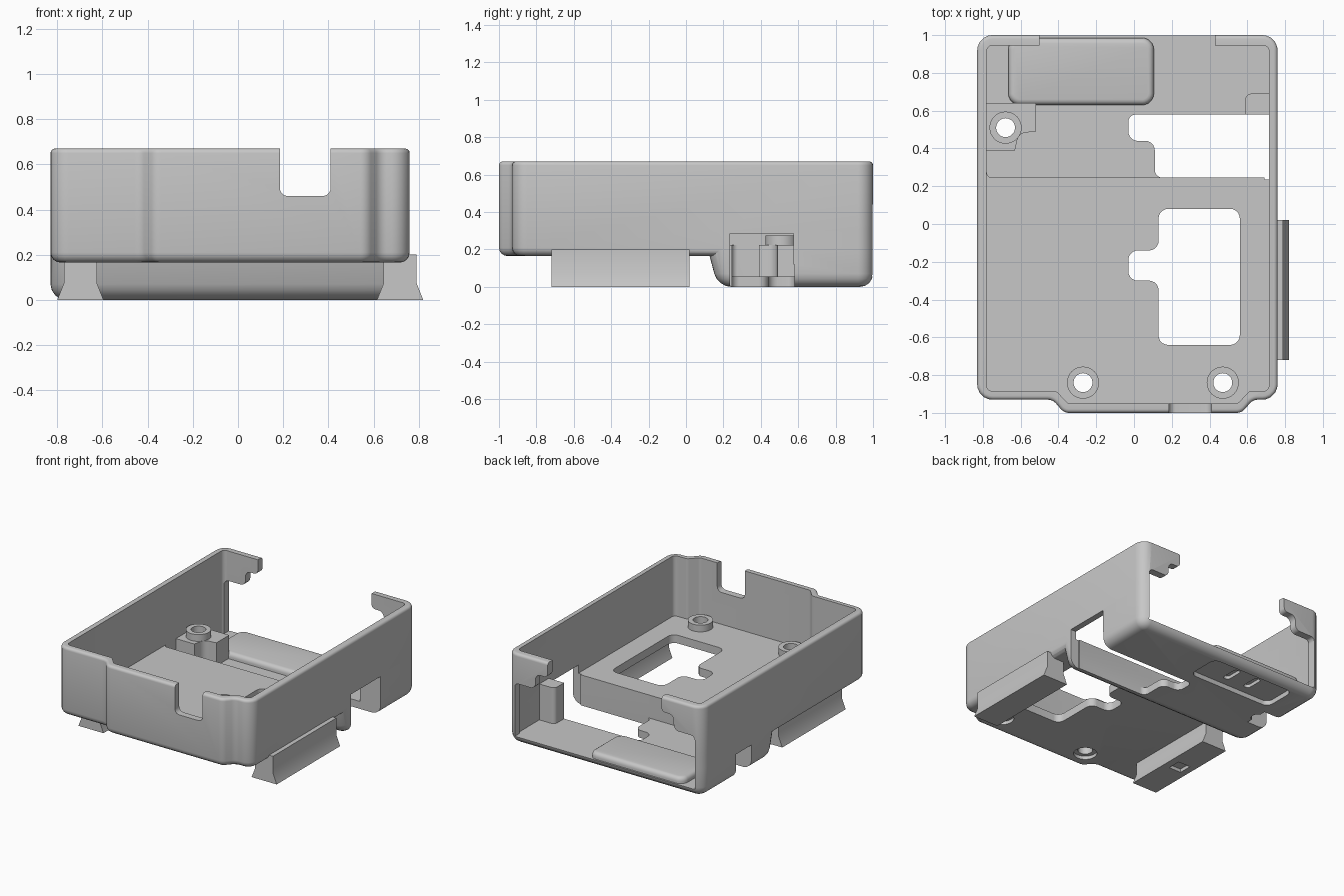
import bpy, bmesh, math
from mathutils import Vector

cube = bpy.data.objects.get("Cube")
if cube:
    bpy.data.objects.remove(cube, do_unlink=True)

grey = bpy.data.materials.new("plain grey")
grey.use_nodes = True
COLOUR = (0.57, 0.57, 0.57, 1)
grey.diffuse_color = COLOUR
grey.node_tree.nodes["Principled BSDF"].inputs["Base Color"].default_value = COLOUR


def outline(corners, radii, inset, steps=5):
    """Closed outline with filleted corners, moved inwards by the inset."""
    pts = [Vector(c) for c in corners]
    n = len(pts)
    turn = sum(pts[i - 1].cross(pts[i]) for i in range(n))
    out = []
    for i, p in enumerate(pts):
        u = (pts[i - 1] - p).normalized()
        v = (pts[(i + 1) % n] - p).normalized()
        sin_half, tan_half = math.sin(u.angle(v) / 2), math.tan(u.angle(v) / 2)
        side = 1 if v.cross(u) * turn > 0 else -1
        bisector = (u + v).normalized()
        q = p + bisector * side * inset / sin_half
        if radii[i] == 0:
            out.append(q)
            continue
        r = max(radii[i] - side * inset, .004)
        a, b, c = q + u * r / tan_half, q + v * r / tan_half, q + bisector * r / sin_half
        for k in range(steps + 1):
            out.append(c + (a - c).lerp(b - c, k / steps).normalized() * r)
    return out


def prism(name, corners, radii, lo, hi, axis="z", low_round=0, high_round=0):
    """Extrude a filleted outline along an axis, with optional rounded end rims."""
    if not isinstance(radii, list):
        radii = [radii] * len(corners)
    quarter = [k * math.pi / 8 for k in range(5)]
    levels = [(lo, 0)]
    if low_round:
        levels = [(lo + low_round * (1 - math.cos(a)), low_round * (1 - math.sin(a)))
                  for a in quarter]
    if high_round:
        levels += [(hi - high_round * (1 - math.cos(a)), high_round * (1 - math.sin(a)))
                   for a in reversed(quarter)]
    else:
        levels.append((hi, 0))
    bm = bmesh.new()
    loops = [[bm.verts.new((p.x, p.y, w)) for p in outline(corners, radii, d)]
             for w, d in levels]
    for lower, upper in zip(loops, loops[1:]):
        for i in range(len(lower)):
            bm.faces.new((lower[i - 1], lower[i], upper[i], upper[i - 1]))
    bm.faces.new(loops[0])
    bm.faces.new(loops[-1])
    for v in bm.verts:
        x, y, z = v.co
        v.co = {"z": (x, y, z), "y": (x, z, y), "x": (z, x, y)}[axis]
    bmesh.ops.recalc_face_normals(bm, faces=bm.faces)
    mesh = bpy.data.meshes.new(name)
    bm.to_mesh(mesh)
    bm.free()
    mesh.materials.append(grey)
    ob = bpy.data.objects.new(name, mesh)
    bpy.context.collection.objects.link(ob)
    return ob


def rect(x0, x1, y0, y1):
    return [(x0, y0), (x1, y0), (x1, y1), (x0, y1)]


def circle(x, y, r, n=32):
    return [(x + r * math.cos(t * math.tau / n), y + r * math.sin(t * math.tau / n))
            for t in range(n)]


def combine(ob, tools, operation="DIFFERENCE"):
    """Apply booleans and discard the tool objects."""
    for tool in tools:
        tool.hide_render = True
        mod = ob.modifiers.new("boolean", "BOOLEAN")
        mod.object, mod.operation, mod.solver = tool, operation, "EXACT"
        bpy.context.view_layer.update()
        deps = bpy.context.evaluated_depsgraph_get()
        mesh = bpy.data.meshes.new_from_object(ob.evaluated_get(deps))
        ob.modifiers.clear()
        ob.data = mesh
        bpy.data.objects.remove(tool, do_unlink=True)


# Tray: shallow front part joined to the deeper rear part
outer = [(-.83, 1), (.76, 1), (.76, -.93), (.63, -.93), (.57, -1),
         (-.37, -1), (-.43, -.93), (-.83, -.93)]
inner = [(-.78, .945), (.715, .945), (.715, -.885), (.61, -.885), (.55, -.95),
         (-.35, -.95), (-.41, -.885), (-.78, -.885)]
shell = prism("tray_shell", outer, [.08] * 3 + [.06] * 4 + [.08], .165, .67, "z", .045, .02)
deep = prism("deep_body", [(-.83, 1), (.76, 1), (.76, .09), (-.83, .09)], .08,
             0, .3, "z", .07)
for v in deep.data.vertices:
    if v.co.y < .5:
        v.co.y += .08 * (1 - v.co.z / .3)
combine(shell, [deep], "UNION")

# Cavities, rear opening with hanging tabs, front notch, side window
mid = -.035
half_gap = [(.735, .055), (.735, .45), (.565, .45), (.565, .56), (.465, .56), (.465, .9)]
gap = [(mid + x, z) for x, z in half_gap] + [(mid - x, z) for x, z in reversed(half_gap)]
gap_radii = [0, .03, .04, .04, .03, 0]
floor_slot = [(.9, .245), (.11, .245), (.11, .44), (-.03, .44), (-.03, .58), (.9, .58)]
floor_window = [(.13, -.64), (.56, -.64), (.56, .08), (.13, .08), (.13, -.14),
                (-.03, -.14), (-.03, -.3), (.13, -.3)]
combine(shell, [
    prism("cavity", inner, .03, .225, 1),
    prism("deep_cavity", rect(-.78, .715, .245, .945), .03, .055, .4),
    prism("rear_gap", gap, gap_radii + gap_radii[::-1], .9, 1.1, "y"),
    prism("front_notch", rect(.185, .41, .46, .9), .035, -1.1, -.9, "y"),
    prism("side_window", rect(.235, .575, -.1, .285), 0, .69, .9, "x"),
    prism("slot", floor_slot, [0, .04, .05, .05, .04, 0], -.1, .12),
    prism("window", floor_window, .05, .1, .3),
    prism("pedestal_pocket", rect(-.9, -.66, .42, .6), 0, -.1, .18),
    prism("rear_recess", rect(-.63, .06, .67, .93), .05, -.1, .035),
])

# Raised plate over the rear recess, with two slots beneath
plate = prism("rear_plate", rect(-.665, .105, .63, .985), .06, .04, .1, "z", 0, .03)
for ob in (plate, shell):
    combine(ob, [prism("slot", rect(x - .025, x + .025, .73, .87), .02, 0, .06)
                 for x in (-.38, -.2)])

# Pedestal for the rear screw boss, hollow below
pedestal = prism("rear_pedestal",
                 [(-.79, .39), (-.63, .39), (-.61, .48), (-.52, .49), (-.52, .64), (-.79, .64)],
                 [0, 0, .05, 0, 0, 0], .05, .225)
combine(pedestal, [prism("pocket", rect(-.9, -.66, .42, .6), 0, -.1, .18),
                   prism("hole", circle(-.68, .51, .05), 0, 0, .4)])

# Block beside the side window
prism("window_block", [(.59, .58), (.725, .58), (.725, .69), (.59, .69)],
      [0, 0, 0, .03], .05, .32)

# Screw bosses with through holes and counterbores
for name, x, y in (("front_right_boss", -.27, -.84), ("front_left_boss", .47, -.84),
                   ("rear_boss", -.68, .51)):
    boss = prism(name, circle(x, y, .085), 0, .22, .275)
    combine(boss, [prism("hole", circle(x, y, .05), 0, 0, .4)])
    # the rear hole also opens the floor under the pedestal
    combine(shell, [prism("hole", circle(x, y, .05), 0, -.1, .4)])
    if y < 0:
        combine(shell, [prism("counterbore", circle(x, y, .08), 0, 0, .19)])

# Flared mounting rails along both sides
for name, x0, x1, top in (("right_rail", -.77, -.625, .19), ("left_rail", .645, .79, .2)):
    rail = prism(name, [(x0 - .03, 0), (x1 + .03, 0), (x1, .075), (x1, top),
                        (x0, top), (x0, .075)], 0, -.72, .02, "y")
    if x0 < 0:
        combine(rail, [prism("catch", rect(-.75, -.65, -.4, -.3), 0, -.1, .025)])

# Smooth fillets, crisp edges
for ob in bpy.context.collection.objects:
    if ob.type == "MESH" and grey.name in ob.data.materials:
        for poly in ob.data.polygons:
            poly.use_smooth = True
        ob.data.set_sharp_from_angle(angle=math.radians(30))
